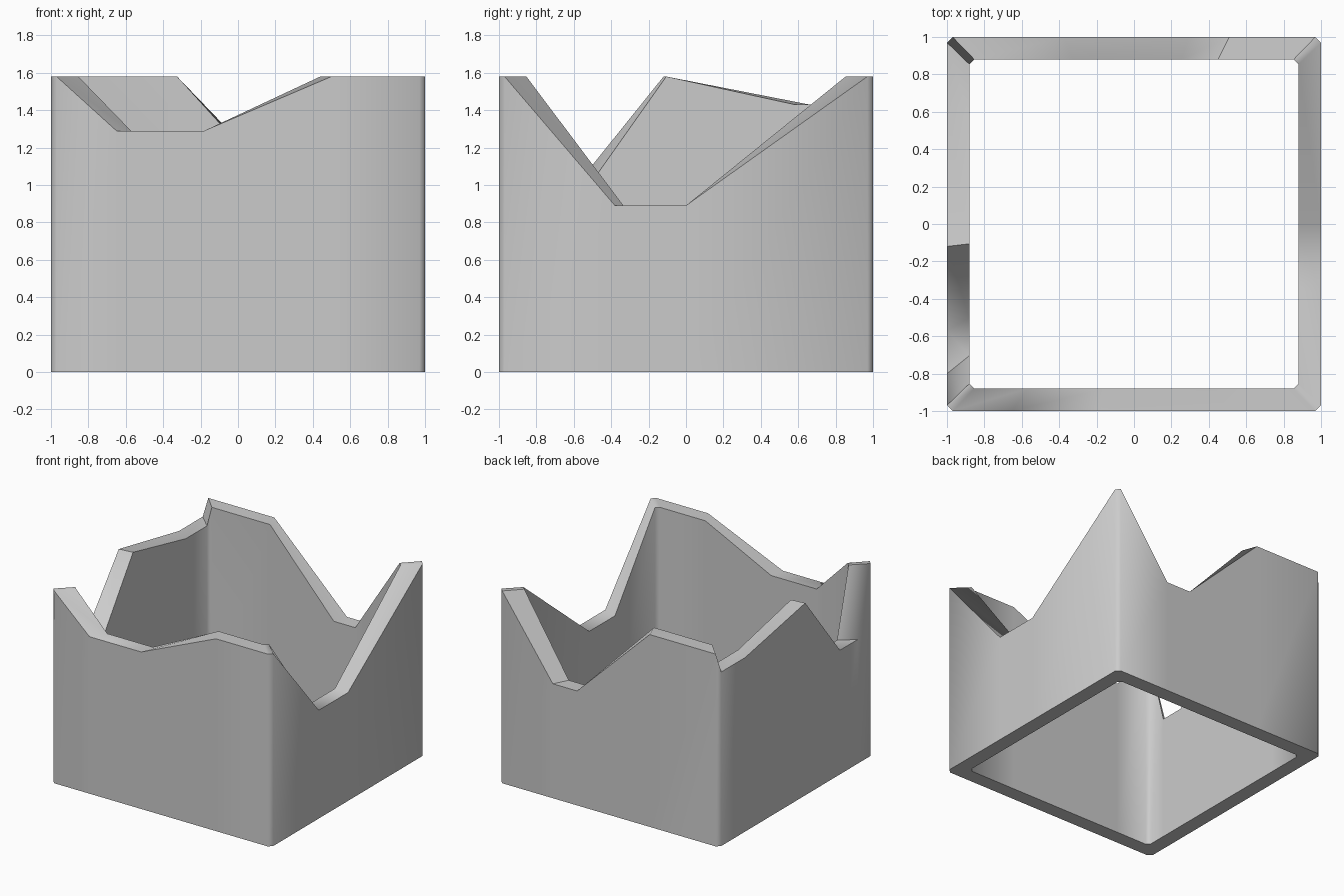
import bpy, bmesh

if "Cube" in bpy.data.objects:
    bpy.data.objects.remove(bpy.data.objects["Cube"])

PEAK = 1.58      # full wall height
INNER = 0.88     # inner face as a fraction of the outer one
C = 0.97         # start of the corner chamfer

# Outer rim, counter-clockwise: broken top edge as (x, y, z)
front = [(-C, PEAK), (-0.65, 1.29), (-0.18, 1.29), (0.5, PEAK), (C, PEAK)]
right = [(-C, PEAK), (-0.38, 0.89), (0.0, 0.89), (C, PEAK)]
back = [(C, PEAK), (0.51, 0.94), (0.29, 0.94), (-0.37, PEAK), (-C, PEAK)]
left = [(C, 1.43), (0.66, 1.43), (-0.12, PEAK), (-0.57, 1.02), (-0.8, 1.02), (-C, PEAK)]
rim = ([(a, -1, z) for a, z in front] + [(1, a, z) for a, z in right]
       + [(a, 1, z) for a, z in back] + [(-1, a, z) for a, z in left])

bm = bmesh.new()


def loop(scale, top):
    return [bm.verts.new((x * scale, y * scale, z if top else 0)) for x, y, z in rim]


# Four loops joined into a closed hollow wall
loops = [loop(1, False), loop(1, True), loop(INNER, True), loop(INNER, False)]
n = len(rim)
for k in range(4):
    a, b = loops[k], loops[(k + 1) % 4]
    for i in range(n):
        j = (i + 1) % n
        bm.faces.new((a[i], a[j], b[j], b[i]))
bmesh.ops.recalc_face_normals(bm, faces=bm.faces)

mesh = bpy.data.meshes.new("ruined_wall")
bm.to_mesh(mesh)
bm.free()
wall = bpy.data.objects.new("ruined_wall", mesh)
bpy.context.collection.objects.link(wall)

# Soft chamfered corners, crisp rim
bpy.context.view_layer.objects.active = wall
wall.select_set(True)
bpy.ops.object.shade_smooth_by_angle(angle=1.0)
